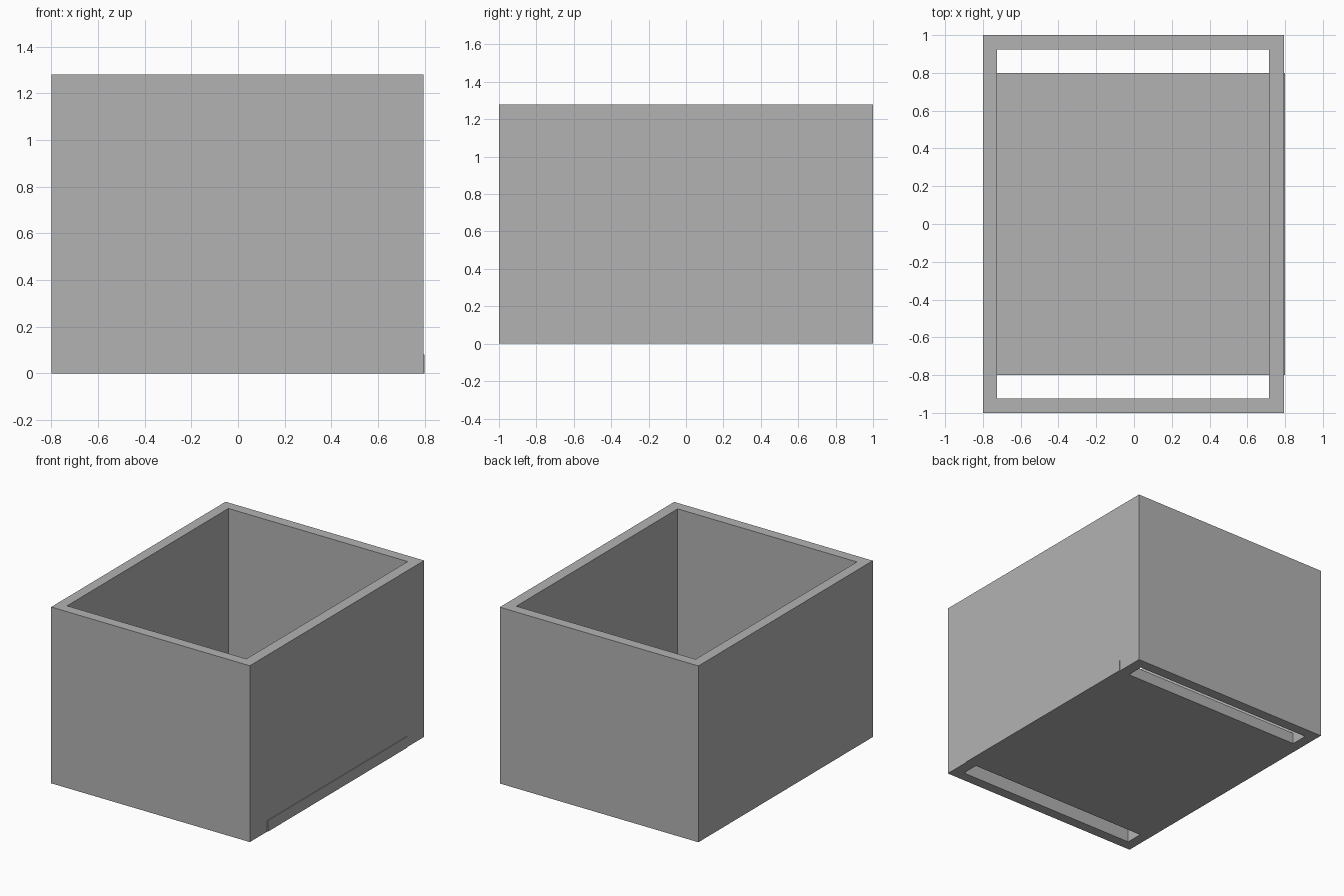
import bpy

default = bpy.data.objects.get("Cube")
if default:
    bpy.data.objects.remove(default, do_unlink=True)

grey = bpy.data.materials.new("plain grey")
grey.use_nodes = True
colour = (0.45, 0.45, 0.45, 1)
grey.diffuse_color = colour
grey.node_tree.nodes["Principled BSDF"].inputs["Base Color"].default_value = colour

LEFT, RIGHT, BACK, HEIGHT = -0.8, 0.795, 1.0, 1.28
INNER_LEFT, INNER_RIGHT, INNER_BACK = -0.725, 0.715, 0.925


def make_object(name, verts, faces):
    mesh = bpy.data.meshes.new(name)
    mesh.from_pydata(verts, [], faces)
    mesh.materials.append(grey)
    obj = bpy.data.objects.new(name, mesh)
    bpy.context.collection.objects.link(obj)
    return obj


def rectangle(x0, x1, y, z):
    return [(x0, -y, z), (x1, -y, z), (x1, y, z), (x0, y, z)]


# Four walls as one closed rectangular tube
rings = [rectangle(LEFT, RIGHT, BACK, 0),
         rectangle(LEFT, RIGHT, BACK, HEIGHT),
         rectangle(INNER_LEFT, INNER_RIGHT, INNER_BACK, HEIGHT),
         rectangle(INNER_LEFT, INNER_RIGHT, INNER_BACK, 0)]
verts = [v for ring in rings for v in ring]
faces = []
for r in range(4):
    a, b = r * 4, (r + 1) % 4 * 4
    for i in range(4):
        j = (i + 1) % 4
        faces.append((a + i, a + j, b + j, b + i))
make_object("walls", verts, faces)

# Floor slab, short of the end walls and slightly proud of one side
slab = rectangle(LEFT, 0.8, 0.8, 0) + rectangle(LEFT, 0.8, 0.8, 0.08)
sides = [(i, (i + 1) % 4, (i + 1) % 4 + 4, i + 4) for i in range(4)]
make_object("floor", slab, [(3, 2, 1, 0), (4, 5, 6, 7)] + sides)
